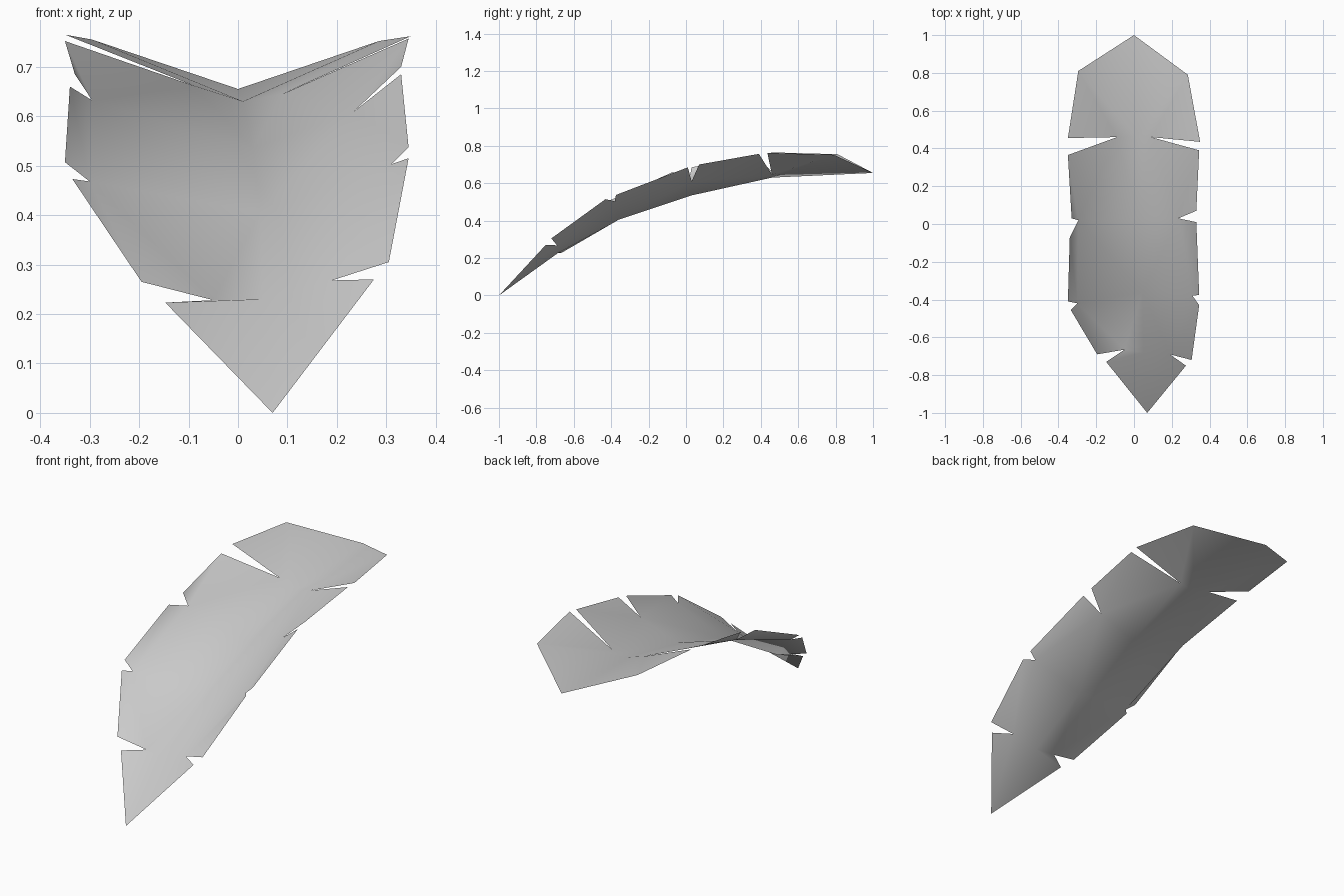
import bpy
import bmesh
import math

# Remove only the default cube
default_cube = bpy.data.objects.get("Cube")
if default_cube:
    bpy.data.objects.remove(default_cube, do_unlink=True)

# Midrib of the arched leaf, from drooping tip to stem end
midrib = [(.07, -1, 0), (.05, -.68, .23), (.045, -.36, .405),
          (.03, .03, .535), (.01, .46, .63), (0, 1, .655)]

# Each half: inner ends of the tears between neighbouring lobes
left_tears = [(.19, -.69, .268), (.31, -.38, .503),
              (.235, .03, .61), (.09, .46, .645)]
right_tears = [(-.05, -.665, .228), (-.30, -.42, .468),
               (-.295, .02, .632), (-.09, .46, .662)]

# Each half: outer front and back corner of every lobe
left_lobes = [[(.275, -.75, .27)],
              [(.305, -.72, .305), (.345, -.43, .515)],
              [(.345, -.375, .537), (.33, .01, .685)],
              [(.33, .07, .70), (.345, .39, .757)],
              [(.35, .435, .762), (.285, .79, .752)]]
right_lobes = [[(-.147, -.73, .223)],
               [(-.195, -.69, .265), (-.335, -.455, .473)],
               [(-.35, -.41, .507), (-.34, -.07, .66)],
               [(-.33, .03, .685), (-.35, .365, .752)],
               [(-.35, .455, .765), (-.295, .81, .755)]]


def add_half(bm, spine, tears, lobes, flip):
    """Join one half of the blade to the shared midrib."""
    inner = [bm.verts.new(p) for p in tears]
    rim = [spine[0]] + inner + [spine[-1]]

    def face(*verts):
        verts = list(dict.fromkeys(verts))
        bm.faces.new(verts[::-1] if flip else verts)

    for i, corners in enumerate(lobes):
        outer = [bm.verts.new(p) for p in corners]
        # strip along the midrib, then the lobe outside it
        if i == 0 or i == len(lobes) - 1:
            face(spine[i], rim[i], *outer, rim[i + 1], spine[i + 1])
        else:
            face(spine[i], rim[i], rim[i + 1], spine[i + 1])
            face(rim[i], *outer, rim[i + 1])


# Leaf blade: a single folded sheet
bm = bmesh.new()
spine = [bm.verts.new(p) for p in midrib]
add_half(bm, spine, left_tears, left_lobes, False)
add_half(bm, spine, right_tears, right_lobes, True)
bmesh.ops.triangulate(bm, faces=bm.faces[:], ngon_method='BEAUTY')

mesh = bpy.data.meshes.new("leaf_blade")
bm.to_mesh(mesh)
bm.free()
leaf = bpy.data.objects.new("leaf_blade", mesh)
bpy.context.collection.objects.link(leaf)

# Plain grey colour
grey = (.6, .6, .6, 1)
material = bpy.data.materials.new("light_grey")
material.use_nodes = True
material.diffuse_color = grey
shader = next(n for n in material.node_tree.nodes if n.type == 'BSDF_PRINCIPLED')
shader.inputs["Base Color"].default_value = grey
mesh.materials.append(material)

# Soft shading across the blade, sharp where it folds hard
bpy.ops.object.select_all(action='DESELECT')
leaf.select_set(True)
bpy.context.view_layer.objects.active = leaf
bpy.ops.object.shade_smooth_by_angle(angle=math.radians(60))
